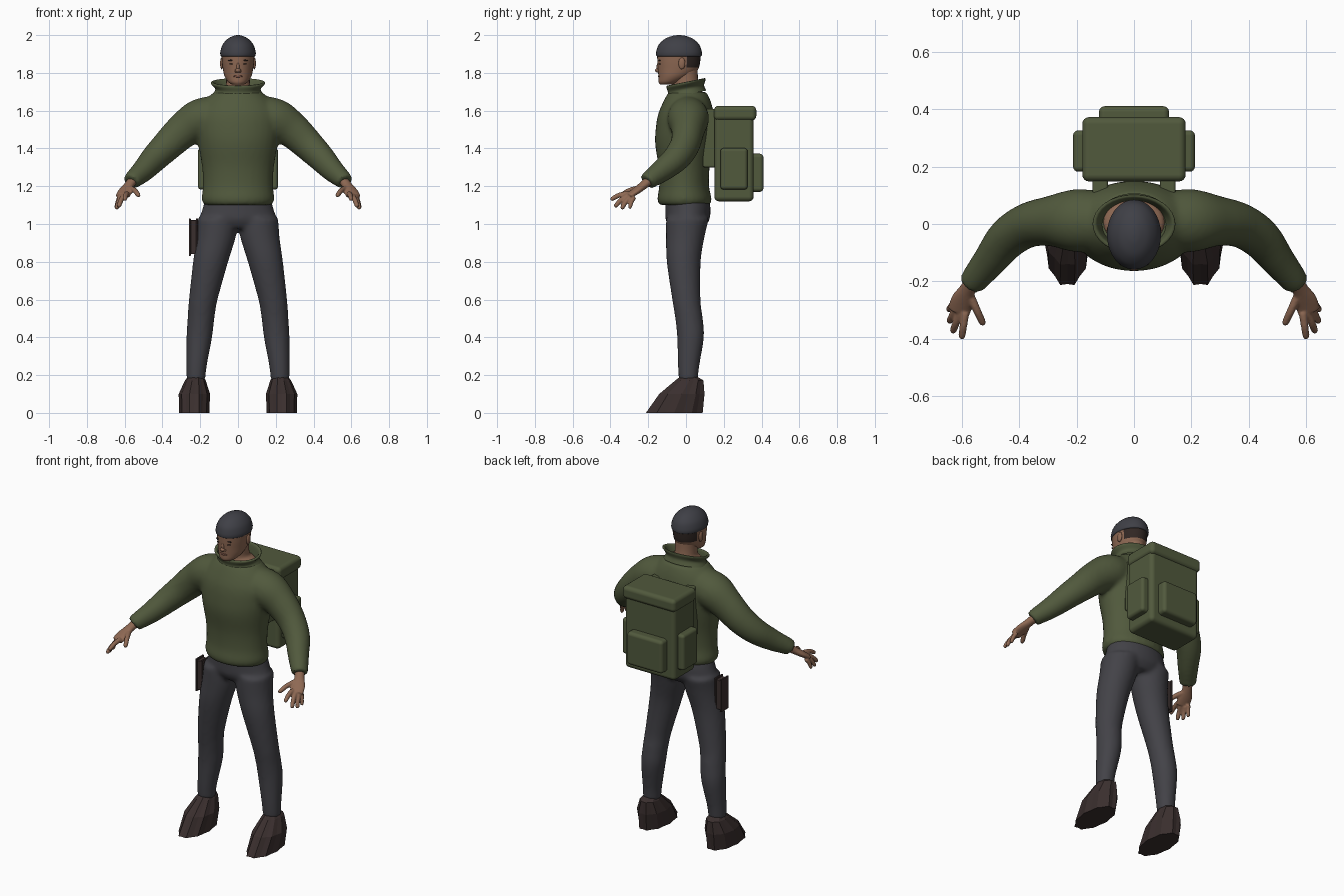
import bpy, bmesh, math
from mathutils import Vector, Matrix

cube = bpy.data.objects.get("Cube")
if cube:
    bpy.data.objects.remove(cube, do_unlink=True)


def material(name, r, g, b):
    m = bpy.data.materials.new(name)
    m.use_nodes = True
    m.diffuse_color = (r, g, b, 1)
    bsdf = m.node_tree.nodes["Principled BSDF"]
    bsdf.inputs["Base Color"].default_value = (r, g, b, 1)
    bsdf.inputs["Roughness"].default_value = 0.8
    return m


OLIVE = material("olive cloth", 0.082, 0.1, 0.046)
GREY = material("charcoal cloth", 0.056, 0.055, 0.064)
KNIT = material("dark knit", 0.05, 0.051, 0.062)
SKIN = material("brown skin", 0.27, 0.14, 0.087)
HAIR = material("dark hair", 0.03, 0.02, 0.017)
LEATHER = material("dark leather", 0.042, 0.028, 0.027)
LIPS = material("lips", 0.2, 0.085, 0.06)


def spline(rows, steps):
    """Catmull-Rom samples through rows of numbers."""
    out = []
    for i in range(len(rows) - 1):
        p = [rows[max(0, min(len(rows) - 1, i + k))] for k in (-1, 0, 1, 2)]
        for j in range(steps):
            t = j / steps
            out.append([0.5 * (2 * b + (c - a) * t + (2 * a - 5 * b + 4 * c - d) * t * t
                               + (3 * b - a - 3 * c + d) * t ** 3) for a, b, c, d in zip(*p)])
    return out + [list(rows[-1])]


def loft(bm, rings, seg=24, steps=5, follow=False, caps=True, ridge=0):
    """Skin ellipses (x, y, z, rx, ry); follow turns them along their path."""
    rows = spline(rings, steps)
    loops = []
    for i, (x, y, z, rx, ry) in enumerate(rows):
        u, v = Vector((1, 0, 0)), Vector((0, 1, 0))
        if follow:
            a, b = rows[max(i - 1, 0)], rows[min(i + 1, len(rows) - 1)]
            t = (Vector(b[:3]) - Vector(a[:3])).normalized()
            u = t.cross(Vector((0, 0, 1))).normalized()
            v = t.cross(u)
        loop = []
        for k in range(seg):
            ang = math.tau * k / seg
            f = 1 - ridge * (k % 2)
            loop.append(bm.verts.new(Vector((x, y, z)) + u * rx * f * math.cos(ang)
                                     + v * ry * f * math.sin(ang)))
        loops.append(loop)
    for a, b in zip(loops, loops[1:]):
        for k in range(seg):
            n = (k + 1) % seg
            bm.faces.new((a[k], a[n], b[n], b[k]))
    if caps:
        bm.faces.new(loops[0][::-1])
        bm.faces.new(loops[-1])


def blob(bm, loc, size):
    bmesh.ops.create_uvsphere(bm, u_segments=16, v_segments=10, radius=1,
                              matrix=Matrix.Translation(loc) @ Matrix.Diagonal((*size, 1)))


def finish(bm, name, *mats, smooth=True, fuse=0, relax=5):
    bmesh.ops.recalc_face_normals(bm, faces=bm.faces)
    me = bpy.data.meshes.new(name)
    bm.to_mesh(me)
    bm.free()
    for m in mats:
        me.materials.append(m)
    for p in me.polygons:
        p.use_smooth = smooth
    ob = bpy.data.objects.new(name, me)
    bpy.context.collection.objects.link(ob)
    if fuse:
        r = ob.modifiers.new("fuse", "REMESH")
        r.mode = 'VOXEL'
        r.voxel_size = fuse
        r.use_smooth_shade = True
        s = ob.modifiers.new("relax", "SMOOTH")
        s.factor = 0.5
        s.iterations = relax
    return ob


def box(name, lo, hi, mat, bevel):
    lo, hi = Vector(lo), Vector(hi)
    bm = bmesh.new()
    bmesh.ops.create_cube(bm, size=1, matrix=Matrix.Translation((lo + hi) / 2)
                          @ Matrix.Diagonal((*(hi - lo), 1)))
    ob = finish(bm, name, mat)
    b = ob.modifiers.new("round", "BEVEL")
    b.width = bevel
    b.segments = 4
    b.harden_normals = True


# Sweater: torso and sleeves fused together
bm = bmesh.new()
loft(bm, [(0, -.008, 1.10, .177, .132), (0, -.008, 1.13, .193, .144), (0, -.01, 1.2, .186, .132),
          (0, -.01, 1.3, .19, .135), (0, -.01, 1.42, .21, .153), (0, -.006, 1.5, .222, .155),
          (0, 0, 1.58, .22, .148), (0, .006, 1.65, .18, .125), (0, .008, 1.7, .125, .1)], 32)
for s in (1, -1):
    loft(bm, [(s * .1, .01, 1.58, .1, .1), (s * .2, .012, 1.555, .11, .108),
              (s * .29, .01, 1.495, .088, .095), (s * .37, -.005, 1.42, .078, .084),
              (s * .44, -.05, 1.35, .072, .074), (s * .5, -.125, 1.285, .06, .062),
              (s * .55, -.187, 1.24, .05, .05), (s * .565, -.207, 1.222, .047, .047)], follow=True)
finish(bm, "sweater", OLIVE, fuse=.012, relax=6)

# Flared collar, tilted towards the front
bm = bmesh.new()
loft(bm, [(0, .002, 1.685, .135, .105), (0, 0, 1.715, .12, .096), (0, 0, 1.742, .143, .103),
          (0, 0, 1.752, .14, .1), (0, 0, 1.744, .127, .089), (0, 0, 1.69, .108, .082)], 32, caps=False)
for v in bm.verts:
    v.co.z += .2 * v.co.y
finish(bm, "collar", OLIVE)

# Trousers: hips and legs fused together
bm = bmesh.new()
loft(bm, [(0, .005, .975, .14, .085), (0, .008, 1.02, .2, .115), (0, .01, 1.08, .188, .12),
          (0, .005, 1.14, .17, .115)], 32)
for s in (1, -1):
    loft(bm, [(s * .223, .012, .17, .05, .05), (s * .219, .014, .25, .054, .057),
              (s * .205, .024, .4, .068, .071), (s * .196, .016, .5, .071, .073),
              (s * .184, .002, .6, .076, .075), (s * .145, -.012, .8, .093, .09),
              (s * .116, -.004, .93, .104, .102), (s * .105, .008, 1.03, .108, .114)])
finish(bm, "trousers", GREY, fuse=.012, relax=4)

# Ridged, faceted shoes
for s, side in ((1, "left"), (-1, "right")):
    bm = bmesh.new()
    loft(bm, [(s * .232, -.062, 0, .08, .158), (s * .231, -.022, .1, .083, .126),
              (s * .226, .018, .172, .055, .078), (s * .224, .015, .19, .042, .05)],
         seg=20, steps=1, ridge=.07)
    finish(bm, side + "_shoe", LEATHER, smooth=False)

    # Hand: palm with four fingers and a thumb
    bm = bmesh.new()
    loft(bm, [(s * .55, -.185, 1.24, .03, .026), (s * .577, -.225, 1.205, .028, .022),
              (s * .596, -.265, 1.175, .04, .019), (s * .61, -.305, 1.148, .04, .016)], 16, follow=True)
    for base, tip, r in (((.588, -.31, 1.16), (.6, -.4, 1.13), .012),
                         ((.606, -.31, 1.148), (.632, -.378, 1.092), .012),
                         ((.62, -.295, 1.142), (.644, -.342, 1.08), .0115),
                         ((.627, -.275, 1.142), (.647, -.3, 1.082), .0105),
                         ((.57, -.25, 1.19), (.523, -.352, 1.15), .0125)):
        a, b = Vector(base), Vector(tip)
        knuckle = a.lerp(b, .5) + Vector((0, 0, .007))
        rows = [(a, 1.25), (knuckle, 1.12), (a.lerp(b, .88), 1), (b, .55)]
        loft(bm, [(s * p.x, p.y, p.z, r * f, r * f) for p, f in rows], 10, 4, follow=True)
    finish(bm, side + "_hand", SKIN, fuse=.005, relax=2)

# Neck and upper chest inside the collar
bm = bmesh.new()
loft(bm, [(0, .005, 1.68, .11, .085), (0, .005, 1.71, .102, .078), (0, 0, 1.73, .068, .07),
          (0, -.004, 1.77, .062, .067), (0, -.01, 1.83, .064, .072)])
finish(bm, "neck", SKIN)

# Head with short hair below the cap at the back
bm = bmesh.new()
loft(bm, [(0, -.105, 1.738, .03, .032), (0, -.087, 1.752, .052, .058), (0, -.06, 1.782, .071, .086),
          (0, -.042, 1.82, .08, .107), (0, -.038, 1.87, .086, .114), (0, -.038, 1.92, .086, .112),
          (0, -.038, 1.96, .06, .08)], 32)
head = finish(bm, "head", SKIN, HAIR)
for p in head.data.polygons:
    if p.center.z > 1.832 and p.center.y > .005:
        p.material_index = 1

# Nose and ears
bm = bmesh.new()
blob(bm, (0, -.15, 1.813), (.015, .014, .011))
blob(bm, (0, -.145, 1.83), (.009, .011, .026))
for s in (1, -1):
    blob(bm, (s * .011, -.146, 1.81), (.009, .009, .008))
    blob(bm, (s * .086, -.022, 1.85), (.009, .018, .031))
finish(bm, "nose_and_ears", SKIN)

# Eyes, brows and mouth
bm = bmesh.new()
for s in (1, -1):
    blob(bm, (s * .034, -.139, 1.847), (.013, .006, .004))
    blob(bm, (s * .035, -.139, 1.866), (.018, .006, .004))
finish(bm, "eyes_and_brows", HAIR)
bm = bmesh.new()
blob(bm, (0, -.14, 1.782), (.025, .009, .007))
finish(bm, "mouth", LIPS)

# Close-fitting cap
bm = bmesh.new()
loft(bm, [(0, -.037, 1.887, .087, .115), (0, -.037, 1.893, .093, .121), (0, -.037, 1.915, .093, .12),
          (0, -.037, 1.95, .081, .107), (0, -.037, 1.98, .055, .075), (0, -.037, 1.996, .024, .034),
          (0, -.037, 2.0, .003, .004)], 32)
finish(bm, "cap", KNIT)

# Backpack with lid, pockets and straps
box("backpack_body", (-.172, .15, 1.12), (.172, .358, 1.6), OLIVE, .025)
box("backpack_lid", (-.18, .148, 1.548), (.18, .372, 1.626), OLIVE, .024)
box("back_pocket", (-.122, .33, 1.17), (.122, .41, 1.372), OLIVE, .02)
for s, side in ((1, "left"), (-1, "right")):
    xs = sorted((s * .15, s * .212))
    box(side + "_pocket", (xs[0], .182, 1.182), (xs[1], .326, 1.402), OLIVE, .018)
    xs = sorted((s * .09, s * .145))
    box(side + "_strap", (xs[0], .09, 1.3), (xs[1], .165, 1.61), OLIVE, .01)

# Thigh holster on the right
box("holster_body", (-.252, -.04, .84), (-.212, .022, 1.02), LEATHER, .004)
box("holster_plate", (-.26, -.045, .83), (-.25, .027, 1.03), LEATHER, .003)
box("holster_back", (-.222, -.045, .83), (-.212, .027, 1.03), LEATHER, .003)
